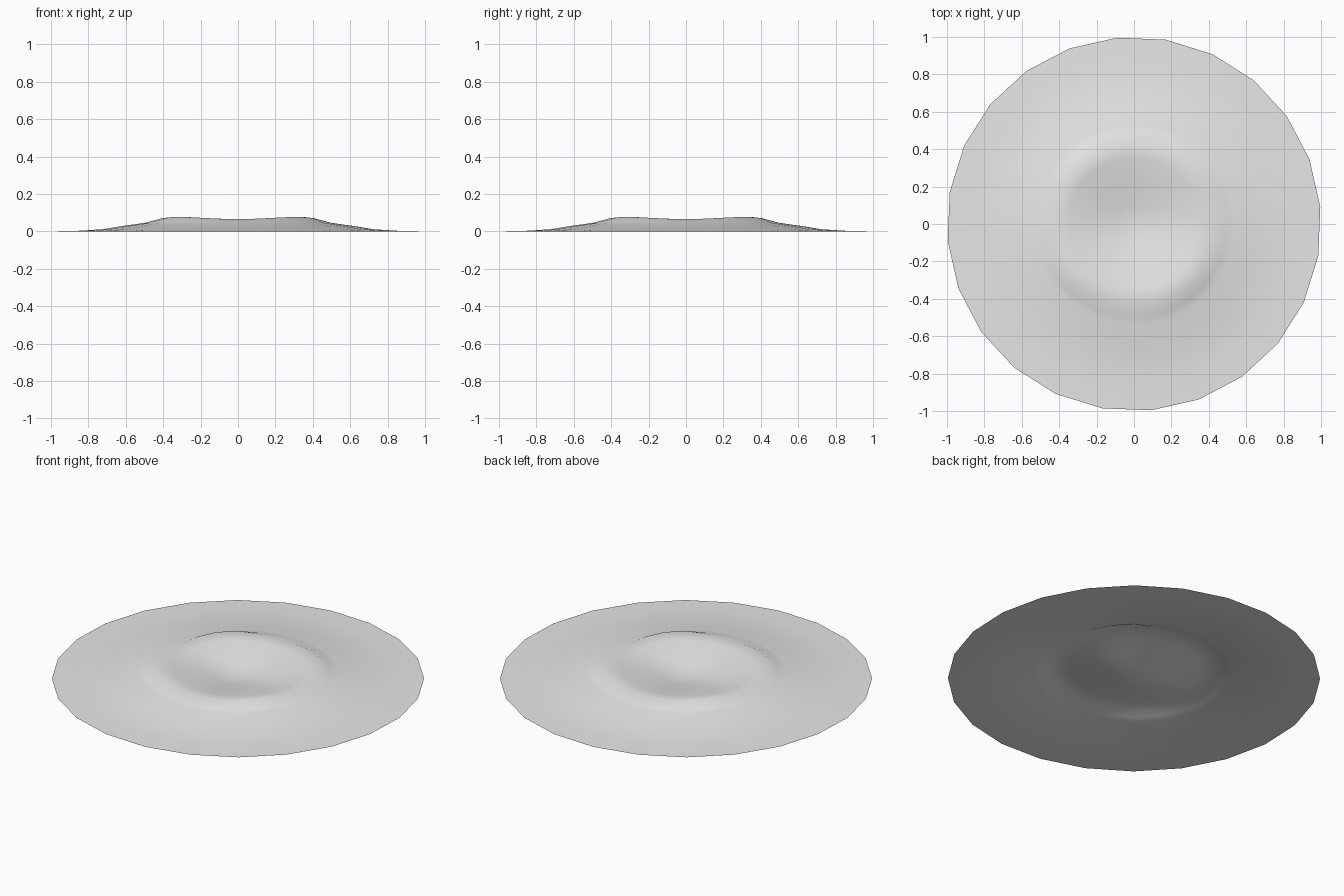
import bpy, bmesh, math

if "Cube" in bpy.data.objects:
    bpy.data.objects.remove(bpy.data.objects["Cube"])

SIDES = 24
OFFSET = math.radians(5.2)

# Profile from rim to centre: radius, height, diagonal lift, diagonal radius shift
PROFILE = [
    (1.00, 0.000, 0.000, 0.000),
    (0.86, 0.003, 0.000, 0.000),
    (0.73, 0.011, 0.000, 0.000),
    (0.62, 0.029, 0.000, 0.000),
    (0.54, 0.040, 0.000, 0.000),
    (0.50, 0.046, 0.002, 0.000),
    (0.425, 0.065, 0.012, 0.020),
    (0.35, 0.058, 0.008, 0.010),
    (0.22, 0.035, 0.003, 0.000),
    (0.10, 0.014, 0.000, 0.000),
]

bm = bmesh.new()
rings = []
for r, z, lift, shift in PROFILE:
    ring = []
    for i in range(SIDES):
        a = OFFSET + 2 * math.pi * i / SIDES
        w = 0.5 - 0.5 * math.cos(4 * a)      # 1 on the diagonals, 0 on the axes
        rad = r + shift * w
        ring.append(bm.verts.new((rad * math.cos(a), rad * math.sin(a), z + lift * w)))
    rings.append(ring)

# Bands between the rings
for outer, inner in zip(rings, rings[1:]):
    for i in range(SIDES):
        j = (i + 1) % SIDES
        bm.faces.new((outer[i], outer[j], inner[j], inner[i]))

# Fan closing the middle of the crater
centre = bm.verts.new((0, 0, 0.001))
for i in range(SIDES):
    bm.faces.new((rings[-1][i], rings[-1][(i + 1) % SIDES], centre))

for f in bm.faces:
    f.smooth = True

mesh = bpy.data.meshes.new("crater_disc")
bm.to_mesh(mesh)
bm.free()

# One pale grey over the whole open sheet
grey = bpy.data.materials.new("pale grey")
grey.diffuse_color = (0.8, 0.8, 0.8, 1)
grey.use_nodes = True
grey.node_tree.nodes["Principled BSDF"].inputs["Base Color"].default_value = grey.diffuse_color
mesh.materials.append(grey)

disc = bpy.data.objects.new("crater_disc", mesh)
bpy.context.collection.objects.link(disc)
